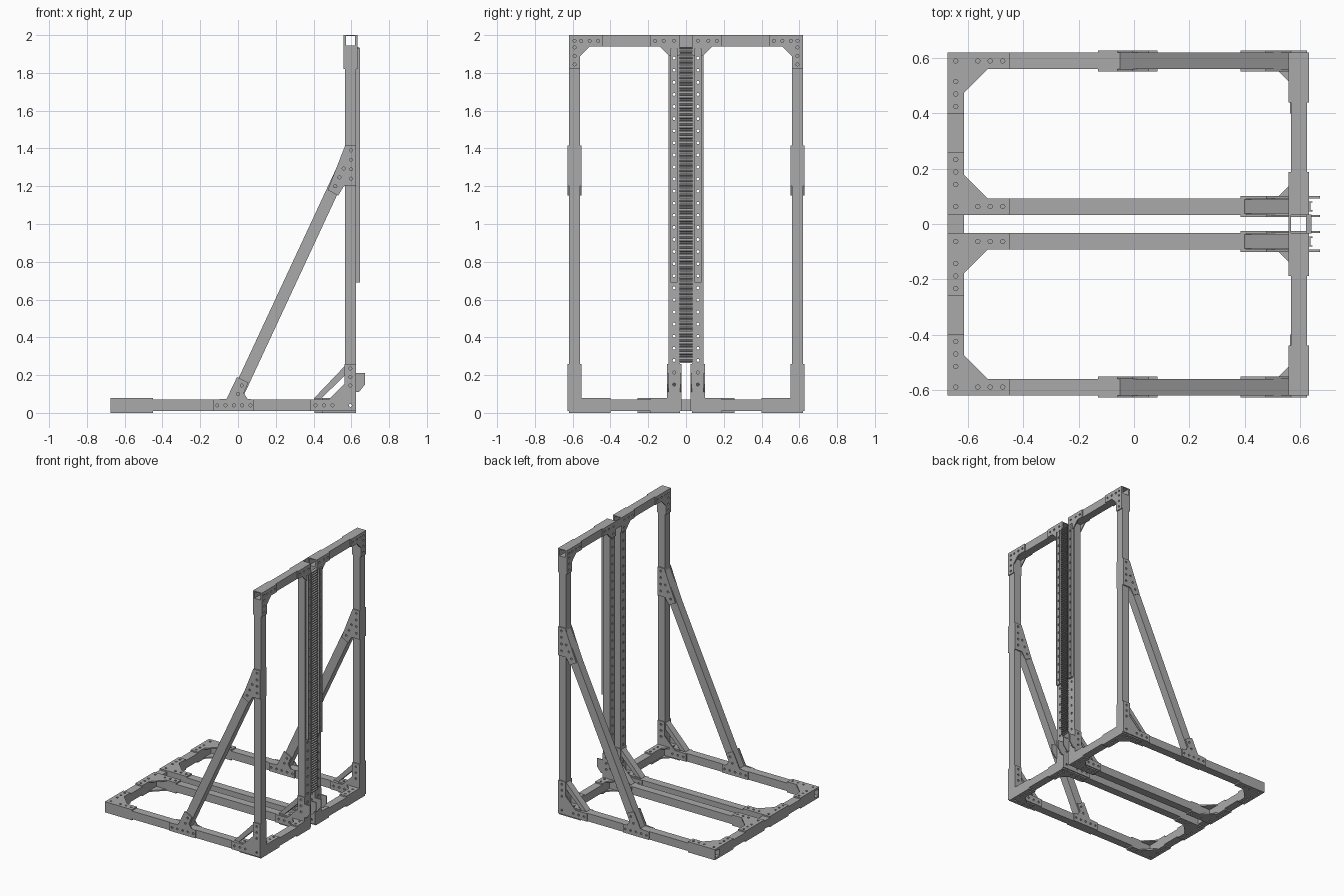
import bpy, bmesh, math
from mathutils import Vector

cube = bpy.data.objects.get("Cube")
if cube:
    bpy.data.objects.remove(cube, do_unlink=True)

steel = bpy.data.materials.new("steel_grey")
steel.use_nodes = True
GREY = (0.4, 0.4, 0.4, 1)
steel.diffuse_color = GREY
steel.node_tree.nodes["Principled BSDF"].inputs["Base Color"].default_value = GREY

# Tube layout: near and far edge of each member
W, WALL, T = 0.06, 0.005, 0.008
OUT = (0.56, 0.62)        # outer frame, y
MID = (0.033, 0.093)      # centre members, y
POST = (0.567, 0.625)     # uprights, x
BASE = (0.01, 0.07)       # floor frame, z
REAR = (-0.675, -0.615)   # rear bar, x
TOP = (1.94, 2.0)         # top beam, z
BOTH = (1, -1)

AXES = {"x": lambda a, b, c: Vector((c, a, b)),
        "y": lambda a, b, c: Vector((a, c, b)),
        "z": lambda a, b, c: Vector((a, b, c))}


def rect(a, b, inset=0):
    a0, a1, b0, b1 = a[0] + inset, a[1] - inset, b[0] + inset, b[1] - inset
    return [(a0, b0), (a1, b0), (a1, b1), (a0, b1)]


def circle(a, b, r=0.008, n=10):
    return [(a + r * math.cos(k * math.tau / n), b + r * math.sin(k * math.tau / n))
            for k in range(n)]


def extrude(name, axis, outline, depth, holes=(), sides=(1,)):
    """Extrude a flat outline with openings along an axis; sides mirrors it in y."""
    curve = bpy.data.curves.new(name, "CURVE")
    curve.dimensions, curve.fill_mode = "2D", "BOTH"
    curve.extrude = (depth[1] - depth[0]) / 2
    for loop in [outline, *holes]:
        spline = curve.splines.new("POLY")
        spline.points.add(len(loop) - 1)
        for point, (a, b) in zip(spline.points, loop):
            point.co = (a, b, 0, 1)
        spline.use_cyclic_u = True
    temp = bpy.data.objects.new(name, curve)
    bpy.context.collection.objects.link(temp)
    bpy.context.view_layer.update()
    source = bpy.data.meshes.new_from_object(
        temp.evaluated_get(bpy.context.evaluated_depsgraph_get()))
    bpy.data.objects.remove(temp, do_unlink=True)
    middle = sum(depth) / 2
    for side in sides:
        bm = bmesh.new()
        bm.from_mesh(source)
        bmesh.ops.remove_doubles(bm, verts=bm.verts, dist=0.00005)
        for v in bm.verts:
            v.co = AXES[axis](v.co.x, v.co.y, v.co.z + middle)
            v.co.y *= side
        bmesh.ops.recalc_face_normals(bm, faces=bm.faces)
        for f in bm.faces:
            f.smooth = False
        mesh = bpy.data.meshes.new(name)
        bm.to_mesh(mesh)
        bm.free()
        mesh.materials.clear()
        mesh.materials.append(steel)
        prefix = "" if len(sides) == 1 else ("back_" if side > 0 else "front_")
        bpy.context.collection.objects.link(bpy.data.objects.new(prefix + name, mesh))
    bpy.data.meshes.remove(source)


def tube(name, axis, a, b, length, sides=(1,)):
    extrude(name, axis, rect(a, b), length, [rect(a, b, WALL)], sides)


def plate_pair(name, axis, outline, tube_span, holes=(), t=T):
    """Matching plates on the two opposite faces of a tube."""
    lo, hi = tube_span
    extrude(name + "_inner", axis, outline, (lo - t, lo), holes, BOTH)
    extrude(name + "_outer", axis, outline, (hi, hi + t), holes, BOTH)


def gusset(name, axis, corner, signs, legs, chamfer, tube_span, t=T, lobe=()):
    """L-shaped corner plates with a chamfered inner corner and bolt holes."""
    la, lb = legs
    shape = [(0, 0), (la, 0), (la, W), (W + chamfer, W), (W, W + chamfer), (W, lb), (0, lb)]
    place = lambda p: (corner[0] + signs[0] * p[0], corner[1] + signs[1] * p[1])
    bolts = [(W / 2, W / 2)]
    for k in range(3):
        bolts.append((la - 0.025 - 0.045 * k, W / 2))
        bolts.append((W / 2, lb - 0.025 - 0.045 * k))
    bolts = [p for i, p in enumerate(bolts) if i == 0 or max(p) > W]
    plate_pair(name, axis, [place(p) for p in shape] + list(lobe), tube_span,
               [circle(*place(p)) for p in bolts], t)


# Floor frame
tube("side_rail", "x", OUT, BASE, (REAR[0], POST[0]), BOTH)
tube("centre_rail", "x", MID, BASE, (REAR[1], POST[0]), BOTH)
tube("rear_bar", "y", REAR, BASE, (-OUT[0], OUT[0]))
tube("cross_bar", "y", POST, BASE, (MID[0], OUT[1]), BOTH)

# Uprights and top beam
tube("outer_post", "z", POST, OUT, (BASE[1], TOP[0]), BOTH)
tube("top_beam", "y", POST, TOP, (MID[0], OUT[1]), BOTH)
extrude("top_joining_plate", "x", rect((-0.06, 0.06), TOP), (POST[0] - T, POST[0]))

# Centre posts: drilled faces joined by plain side walls
height = (BASE[1], TOP[0])
mid_y = sum(MID) / 2
drilled = [circle(mid_y, 0.15 + 0.064 * k) for k in range(28)]
for label, x in (("rear", POST[0]), ("face", POST[1] - WALL)):
    extrude("centre_post_" + label, "x", rect(MID, height), (x, x + WALL), drilled, BOTH)
for label, y in (("inner", MID[0]), ("outer", MID[1] - WALL)):
    extrude("centre_post_" + label, "y",
            rect((POST[0] + WALL, POST[1] - WALL), height), (y, y + WALL), (), BOTH)

# Diagonal braces
extrude("brace", "y", [(-0.05, 0.07), (0.02, 0.07), (POST[0], 1.245), (POST[0], 1.395)],
        OUT, (), BOTH)
foot = [(-0.13, 0.01), (0.085, 0.01), (0.085, 0.07), (0.05, 0.075), (0.03, 0.105),
        (0.055, 0.16), (-0.005, 0.19), (-0.06, 0.075), (-0.13, 0.07)]
plate_pair("brace_foot_plate", "y", foot, OUT,
           [circle(-0.11 + 0.044 * k, 0.04) for k in range(5)]
           + [circle(0.0, 0.1), circle(0.02, 0.145)])
head = [(0.475, 1.18), (0.53, 1.15), (0.56, 1.2), (0.625, 1.2), (0.625, 1.415), (0.567, 1.415)]
plate_pair("brace_head_plate", "y", head, OUT,
           [circle(0.598, 1.24 + 0.05 * k) for k in range(4)]
           + [circle(0.515 + 0.022 * k, 1.2 + 0.047 * k) for k in range(3)])

# Horizontal gussets on the floor frame
gusset("rear_corner_gusset", "z", (REAR[0], OUT[1]), (1, -1), (0.225, 0.22), 0.085, BASE, 0.01)
gusset("rear_centre_gusset", "z", (REAR[0], MID[0]), (1, 1), (0.225, 0.225), 0.085, BASE, 0.01)
gusset("cross_corner_gusset", "z", (POST[1], OUT[1]), (-1, -1), (0.18, 0.22), 0.05, BASE, 0.01)
gusset("cross_centre_gusset", "z", (POST[1], MID[0]), (-1, 1), (0.22, 0.155), 0.05, BASE, 0.01)

# Gussets on the top beam
gusset("top_corner_gusset", "x", (OUT[1], TOP[1]), (-1, -1), (0.18, 0.18), 0.05, POST)
gusset("top_centre_gusset", "x", (MID[0], TOP[1]), (1, -1), (0.155, 0.11), 0.045, POST)

# Upright gussets at the foot of each post; the centre ones carry a lug
gusset("outer_foot_gusset", "y", (POST[1], BASE[0]), (-1, 1), (0.24, 0.25), 0.085, OUT)
lug = [(POST[1], 0.21), (0.672, 0.21), (0.672, 0.15), (0.64, 0.11), (POST[1], 0.11)]
gusset("centre_foot_gusset", "y", (POST[1], BASE[0]), (-1, 1), (0.24, 0.25), 0.085, MID,
       lobe=lug)

# Sloping struts between posts and rails
strut = [(0.4, 0.075), (0.44, 0.075), (POST[0], 0.2), (POST[0], 0.25)]
for label, span in (("outer", OUT), ("centre", MID)):
    extrude(label + "_strut", "y", strut, (span[0] + WALL, span[1] - WALL), (), BOTH)

# Toothed rack between the centre posts
pitch, bottom, count = 0.0176, 0.265, 95
comb = [(POST[1] - 0.003, bottom + pitch * count), (POST[1] - 0.003, bottom)]
for k in range(count):
    z = bottom + pitch * k
    comb += [(0.629, z), (0.629, z + pitch * 0.4), (0.642, z + pitch * 0.5),
             (0.642, z + pitch * 0.9)]
comb.append((0.629, bottom + pitch * count))
extrude("toothed_rack", "y", comb, (-0.034, 0.034))

# Guide rails on the centre posts, with a raised lip on each edge
rail_z = (0.69, 1.93)
extrude("guide_rail", "x", rect((0.045, 0.082), rail_z), (POST[1], 0.639),
        [circle(mid_y, 0.726 + 0.064 * k) for k in range(19)], BOTH)
for label, y in (("inner", 0.045), ("outer", 0.077)):
    extrude("guide_rail_lip_" + label, "x", rect((y, y + WALL), rail_z), (0.639, 0.646),
            (), BOTH)
